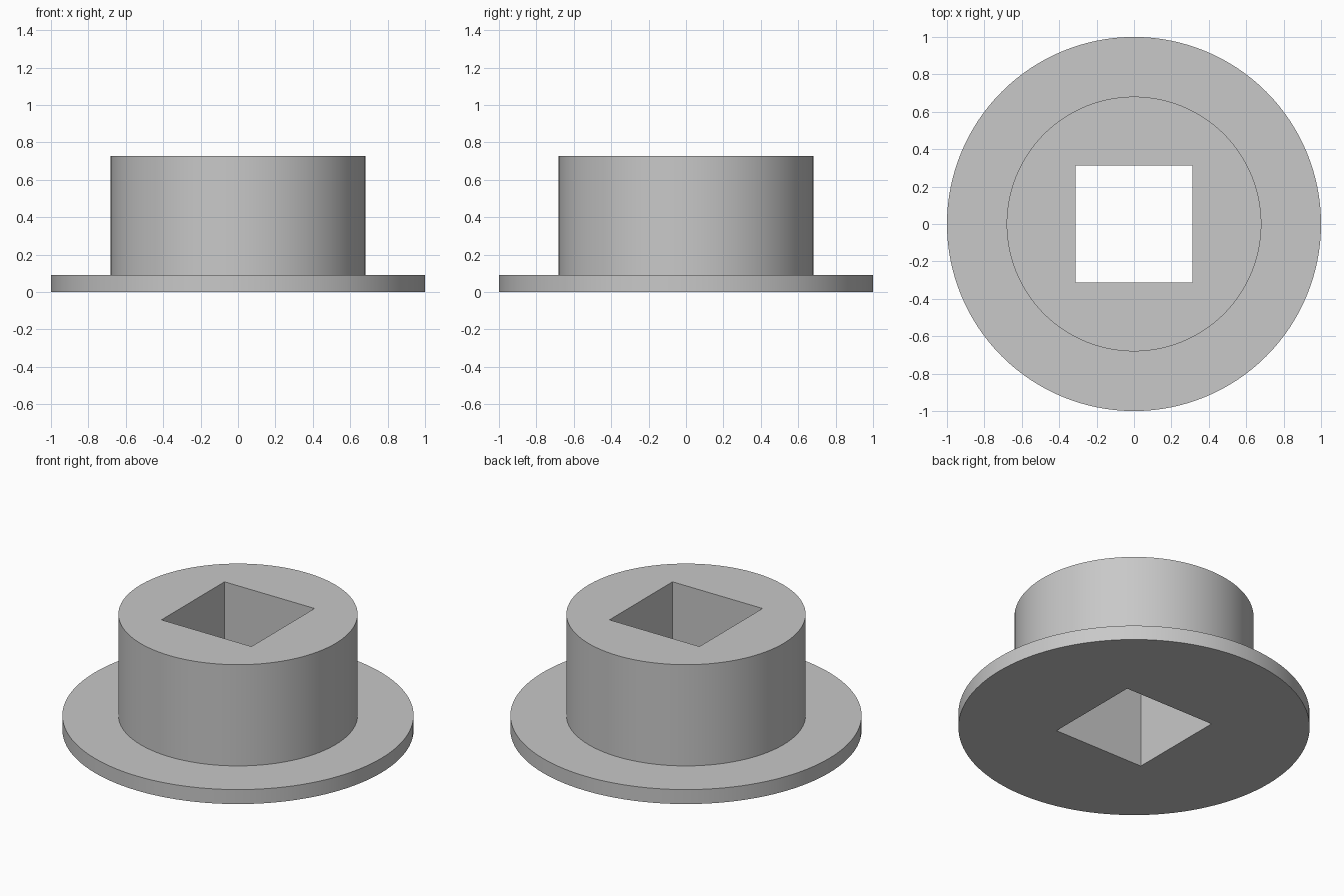
import bpy
import bmesh
import math

SEGMENTS = 128
HEIGHT = 0.727
HOLE_WIDTH = 0.626

cube = bpy.data.objects.get("Cube")
if cube:
    bpy.data.objects.remove(cube, do_unlink=True)

grey = bpy.data.materials.new("plain grey")
grey.use_nodes = True
colour = (0.58, 0.58, 0.58, 1)
grey.diffuse_color = colour
grey.node_tree.nodes["Principled BSDF"].inputs["Base Color"].default_value = colour


def add_object(name, bm):
    mesh = bpy.data.meshes.new(name)
    bm.to_mesh(mesh)
    bm.free()
    mesh.materials.append(grey)
    obj = bpy.data.objects.new(name, mesh)
    bpy.context.collection.objects.link(obj)
    return obj


# Flanged bushing: stepped profile (radius, height) turned about z
profile = [(1, 0), (1, 0.091), (0.681, 0.091), (0.681, HEIGHT)]
bm = bmesh.new()
rings = []
for radius, z in profile:
    rings.append([bm.verts.new((radius * math.cos(a), radius * math.sin(a), z))
                  for a in (2 * math.pi * i / SEGMENTS for i in range(SEGMENTS))])
for low, high in zip(rings, rings[1:]):
    for i in range(SEGMENTS):
        j = (i + 1) % SEGMENTS
        bm.faces.new((low[i], low[j], high[j], high[i]))
bm.faces.new(rings[0][::-1])
bm.faces.new(rings[-1])
bushing = add_object("flanged_bushing", bm)

# Square through hole
bm = bmesh.new()
bmesh.ops.create_cube(bm, size=1)
bmesh.ops.scale(bm, vec=(HOLE_WIDTH, HOLE_WIDTH, 2), verts=bm.verts)
cutter = add_object("square_hole_cutter", bm)

bpy.ops.object.select_all(action="DESELECT")
bushing.select_set(True)
bpy.context.view_layer.objects.active = bushing
cut = bushing.modifiers.new("square_hole", "BOOLEAN")
cut.operation = "DIFFERENCE"
cut.solver = "EXACT"
cut.object = cutter
bpy.ops.object.modifier_apply(modifier=cut.name)
bpy.data.objects.remove(cutter, do_unlink=True)

# Smooth round walls, crisp rims and hole corners
bpy.ops.object.shade_smooth_by_angle(angle=math.radians(30))
